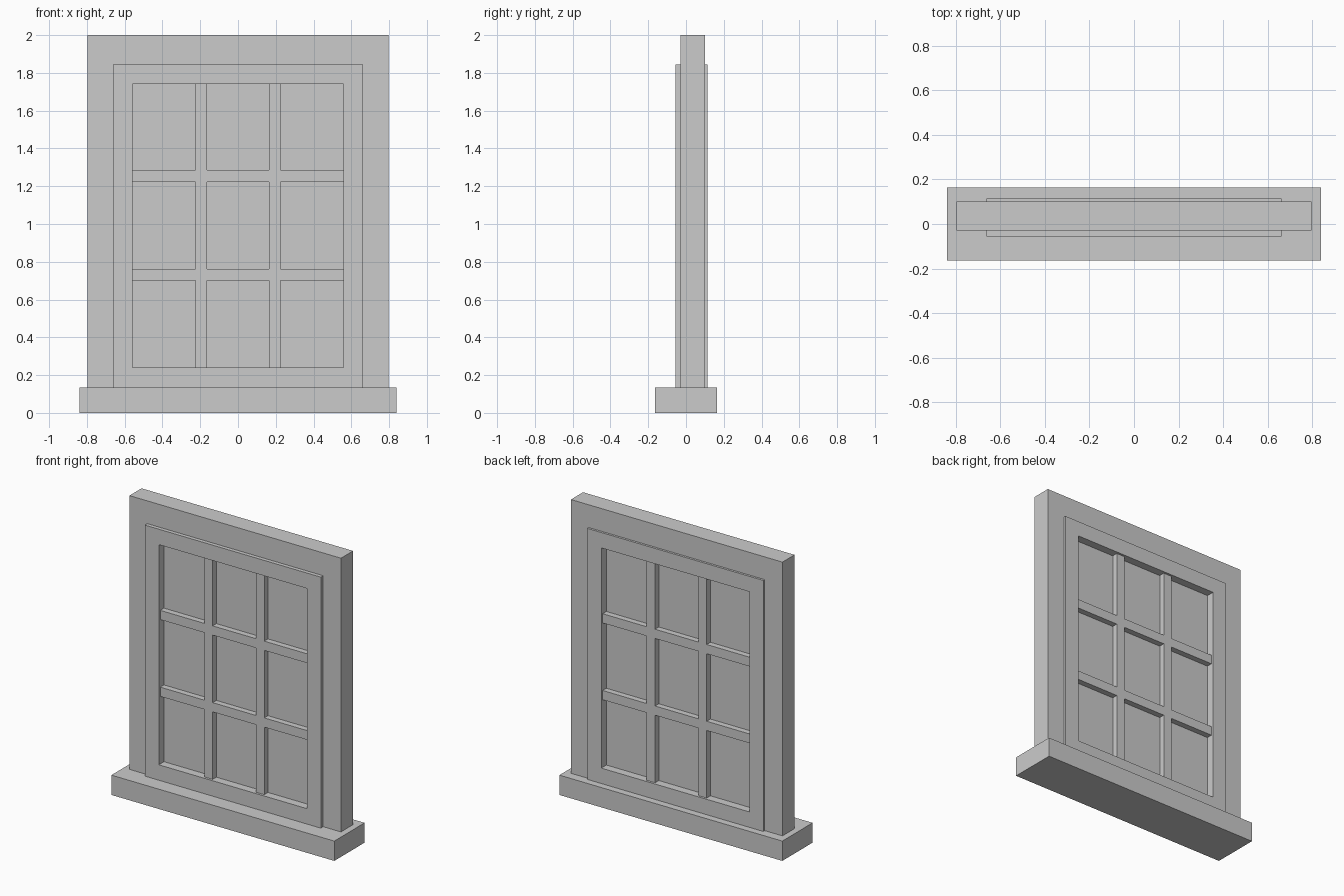
import bpy, bmesh

if "Cube" in bpy.data.objects:
    bpy.data.objects.remove(bpy.data.objects["Cube"])


def lattice(name, xs, zs, y0, y1, is_hole=lambda i, k: False):
    """Panel made of grid cells in the XZ plane, open where is_hole, extruded from y0 to y1."""
    bm = bmesh.new()
    for i in range(len(xs) - 1):
        for k in range(len(zs) - 1):
            if not is_hole(i, k):
                bm.faces.new([bm.verts.new((x, y0, z)) for x, z in (
                    (xs[i], zs[k]), (xs[i + 1], zs[k]),
                    (xs[i + 1], zs[k + 1]), (xs[i], zs[k + 1]))])
    bmesh.ops.remove_doubles(bm, verts=bm.verts, dist=1e-5)
    # keep the front faces and extrude a copy backwards to make a closed solid
    ext = bmesh.ops.extrude_face_region(bm, geom=bm.faces[:], use_keep_orig=True)
    moved = [g for g in ext["geom"] if isinstance(g, bmesh.types.BMVert)]
    bmesh.ops.translate(bm, verts=moved, vec=(0, y1 - y0, 0))
    bmesh.ops.recalc_face_normals(bm, faces=bm.faces)
    mesh = bpy.data.meshes.new(name)
    bm.to_mesh(mesh)
    bm.free()
    obj = bpy.data.objects.new(name, mesh)
    bpy.context.collection.objects.link(obj)
    return obj


SILL_TOP = 0.135
SASH_X, SASH_TOP = 0.663, 1.845
GLASS_X, GLASS_Z0, GLASS_Z1 = 0.558, 0.24, 1.74
BAR_IN, BAR_OUT = 0.163, 0.226

# Sill
lattice("sill", [-0.84, 0.84], [0, SILL_TOP], -0.163, 0.163)

# Outer frame: two jambs and a head
lattice("outer_frame", [-0.797, -SASH_X, SASH_X, 0.797], [SILL_TOP, SASH_TOP, 2.0],
        -0.03, 0.10, lambda i, k: i == 1 and k == 0)

# Sash, standing slightly proud of the frame on both sides
lattice("sash", [-SASH_X, -GLASS_X, GLASS_X, SASH_X],
        [SILL_TOP, GLASS_Z0, GLASS_Z1, SASH_TOP],
        -0.056, 0.115, lambda i, k: i == 1 and k == 1)

# Glazing bars: open in the nine panes
lattice("glazing_bars", [-GLASS_X, -BAR_OUT, -BAR_IN, BAR_IN, BAR_OUT, GLASS_X],
        [GLASS_Z0, 0.70, 0.763, 1.223, 1.286, GLASS_Z1],
        -0.04, 0.10, lambda i, k: i % 2 == 0 and k % 2 == 0)

# Glass pane
lattice("glass", [-GLASS_X, GLASS_X], [GLASS_Z0, GLASS_Z1], 0.0, 0.06)
